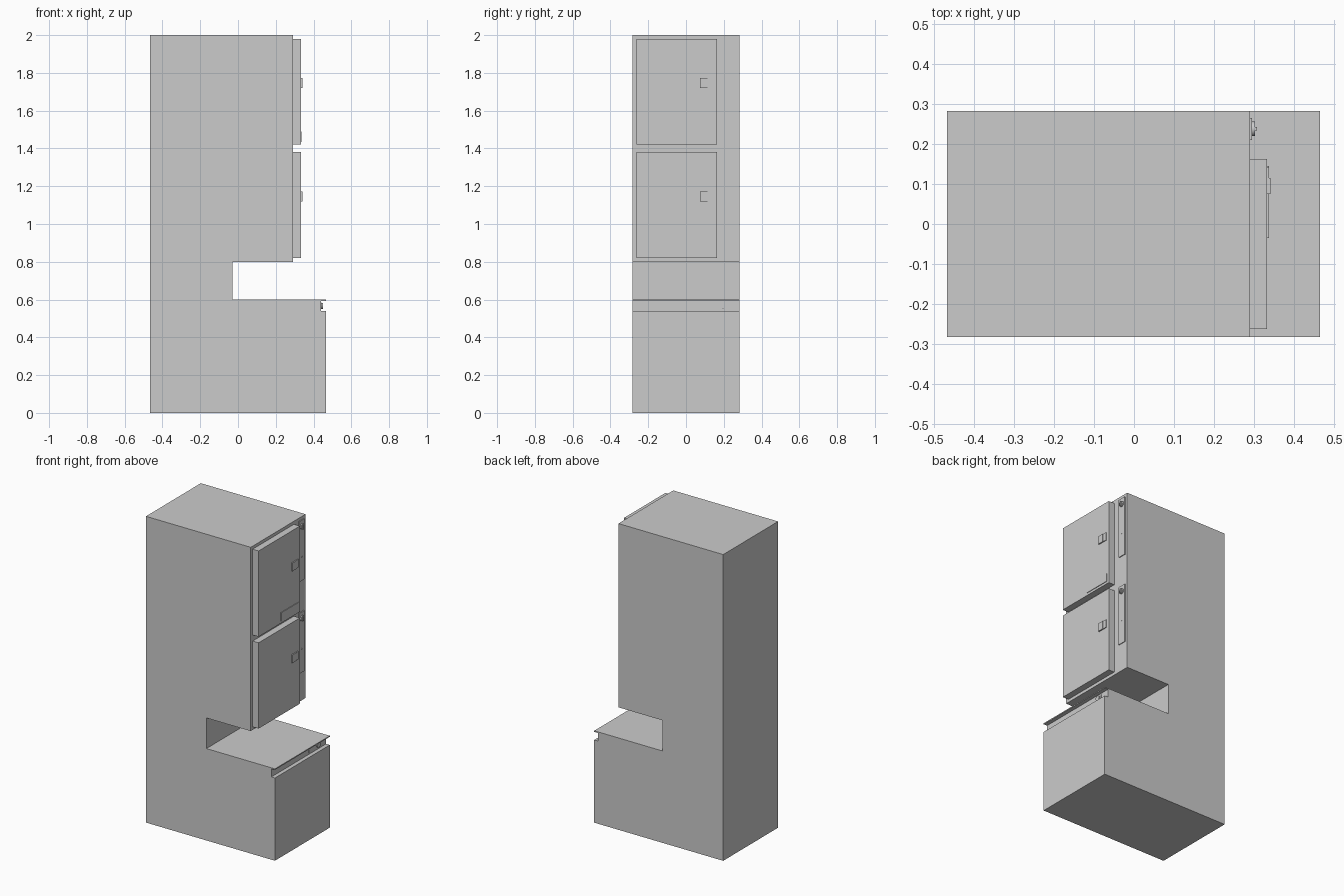
import bpy, bmesh, math

if "Cube" in bpy.data.objects:
    bpy.data.objects.remove(bpy.data.objects["Cube"])

HALF = 0.283  # half depth of the cabinet


def box(name, x, y, z):
    """Box spanning the given (min, max) ranges."""
    bpy.ops.mesh.primitive_cube_add(size=1)
    ob = bpy.context.object
    ob.name = name
    ob.location = (sum(x) / 2, sum(y) / 2, sum(z) / 2)
    ob.scale = (x[1] - x[0], y[1] - y[0], z[1] - z[0])
    bpy.ops.object.transform_apply(location=True, rotation=False, scale=True)
    return ob


def knob(name, x0, x1, y, z, r):
    """Round dial with its axis along x."""
    bpy.ops.mesh.primitive_cylinder_add(vertices=24, radius=r, depth=x1 - x0,
                                        location=((x0 + x1) / 2, y, z),
                                        rotation=(0, math.pi / 2, 0))
    bpy.context.object.name = name
    bpy.ops.object.shade_smooth_by_angle()


# Cabinet body: side profile (x, z) with delivery notch and finger groove
profile = [(-0.467, 0), (0.465, 0), (0.465, 0.54), (0.439, 0.54), (0.439, 0.593),
           (0.465, 0.593), (0.465, 0.6), (-0.03, 0.6), (-0.03, 0.8), (0.29, 0.8),
           (0.29, 2), (-0.467, 2)]
bm = bmesh.new()
face = bm.faces.new([bm.verts.new((x, -HALF, z)) for x, z in profile])
ext = bmesh.ops.extrude_face_region(bm, geom=[face])
bmesh.ops.translate(bm, vec=(0, 2 * HALF, 0),
                    verts=[v for v in ext["geom"] if isinstance(v, bmesh.types.BMVert)])
bmesh.ops.recalc_face_normals(bm, faces=bm.faces)
mesh = bpy.data.meshes.new("cabinet_body")
bm.to_mesh(mesh)
bm.free()
bpy.context.collection.objects.link(bpy.data.objects.new("cabinet_body", mesh))

# Two stacked units: door, pull handle, control strip, dial
for label, z in (("lower", 0.82), ("upper", 1.42)):
    box(label + "_door", (0.29, 0.333), (-0.263, 0.163), (z, z + 0.56))
    box(label + "_handle_plate", (0.333, 0.338), (0.075, 0.143), (z + 0.3, z + 0.353))
    box(label + "_handle_grip", (0.338, 0.341), (0.075, 0.115), (z + 0.3, z + 0.353))
    box(label + "_control_strip", (0.29, 0.295), (0.21, 0.265), (z + 0.165, z + 0.56))
    knob(label + "_dial", 0.295, 0.302, 0.238, z + 0.52, 0.018)
    box(label + "_dial_grip", (0.302, 0.308), (0.234, 0.242), (z + 0.505, z + 0.535))
    knob(label + "_indicator", 0.295, 0.297, 0.238, z + 0.32, 0.004)

# Plate along the bottom of the upper door
box("door_plate", (0.333, 0.337), (-0.035, 0.145), (1.435, 1.49))

# Controls inside the drawer groove
box("groove_plate", (0.439, 0.442), (0.1, 0.22), (0.55, 0.585))
knob("groove_dial", 0.442, 0.449, 0.195, 0.567, 0.016)
